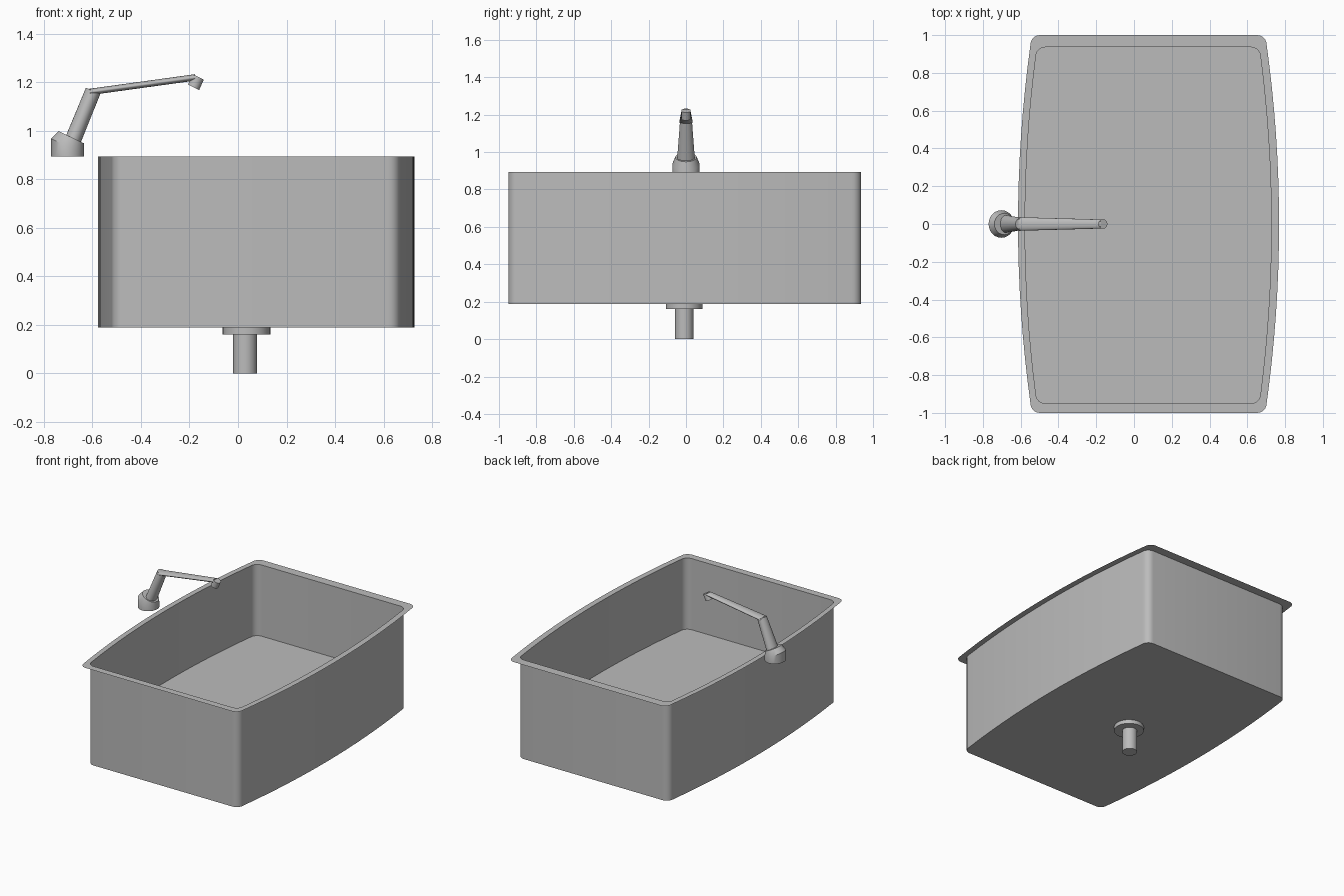
import bpy, bmesh, math
from mathutils import Vector

if "Cube" in bpy.data.objects:
    bpy.data.objects.remove(bpy.data.objects["Cube"])

steel = bpy.data.materials.new("steel grey")
steel.diffuse_color = (0.5, 0.5, 0.5, 1)
steel.use_nodes = True
steel.node_tree.nodes["Principled BSDF"].inputs["Base Color"].default_value = steel.diffuse_color


def finish(name, bm, angle=35, recalc=True):
    if recalc:
        bmesh.ops.recalc_face_normals(bm, faces=bm.faces[:])
    me = bpy.data.meshes.new(name)
    bm.to_mesh(me)
    bm.free()
    me.materials.append(steel)
    ob = bpy.data.objects.new(name, me)
    bpy.context.collection.objects.link(ob)
    bpy.ops.object.select_all(action='DESELECT')
    ob.select_set(True)
    bpy.context.view_layer.objects.active = ob
    bpy.ops.object.shade_smooth_by_angle(angle=math.radians(angle))
    return ob


def outline(cx, cy, w_end, w_mid, h, r, side=16, arc=6):
    """Counter-clockwise rounded rectangle with bulging long sides."""
    def width(y):
        return w_end + (w_mid - w_end) * (1 - (y / h) ** 2)
    half = []
    for i in range(side + 1):
        y = (h - r) * (2 * i / side - 1)
        half.append((width(y), y))
    x0 = width(h - r) - r
    for i in range(1, arc + 1):
        a = math.pi / 2 * i / arc
        half.append((x0 + r * math.cos(a), h - r + r * math.sin(a)))
    # the other half is the same run turned by 180 degrees, plus its corner
    corner = [(x, -y) for x, y in reversed(half[side + 1:])]
    run = corner + half
    pts = run + [(-x, -y) for x, y in run]
    return [(cx + x, cy + y) for x, y in pts]


def ring(bm, pts, z):
    return [bm.verts.new((x, y, z)) for x, y in pts]


def bridge(bm, a, b):
    n = len(a)
    for i in range(n):
        bm.faces.new((a[i], a[(i + 1) % n], b[(i + 1) % n], b[i]))


def loft(name, rings, n=24):
    """Rings are (centre, u axis, v axis); capped at both ends."""
    bm = bmesh.new()
    loops = []
    for c, u, v in rings:
        c, u, v = Vector(c), Vector(u), Vector(v)
        loops.append([bm.verts.new(c + u * math.cos(t) + v * math.sin(t))
                      for t in (2 * math.pi * i / n for i in range(n))])
    for a, b in zip(loops, loops[1:]):
        bridge(bm, a, b)
    bm.faces.new(loops[0])
    bm.faces.new(loops[-1])
    return finish(name, bm)


TOP, BOTTOM, FLOOR = 0.893, 0.188, 0.387
wall = outline(0.075, -0.007, 0.588, 0.652, 0.943, 0.05)
lip = outline(0.077, 0, 0.618, 0.691, 1.0, 0.05)

# basin: outer walls with closed underside
bm = bmesh.new()
low, high = ring(bm, wall, BOTTOM), ring(bm, wall, TOP)
bridge(bm, low, high)
bm.faces.new(list(reversed(low)))
finish("basin", bm, recalc=False)

# raised floor inside the basin
bm = bmesh.new()
bm.faces.new(ring(bm, wall, FLOOR))
finish("basin_floor", bm, recalc=False)

# flat rim round the opening
bm = bmesh.new()
bridge(bm, ring(bm, lip, TOP), ring(bm, wall, TOP))
finish("rim", bm, recalc=False)


# drain flange and pipe
def cylinder(name, x, y, r, z0, z1):
    loft(name, [((x, y, z), (r, 0, 0), (0, r, 0)) for z in (z0, z1)], 32)


cylinder("drain_flange", 0.035, -0.01, 0.098, 0.16, BOTTOM)
cylinder("drain_pipe", 0.029, -0.01, 0.049, 0.0, 0.16)

# tap base: upright cylinder cut at a slant, with a tilted collar
loft("tap_base", [
    ((-0.702, 0, TOP), (0.068, 0, 0), (0, 0.073, 0)),
    ((-0.702, 0, 0.935), (0.068, 0, -0.032), (0, 0.073, 0)),
    ((-0.687, 0, 0.973), (0.052, 0, -0.025), (0, 0.057, 0)),
])

# tap stem: leaning, narrowing towards the top
loft("tap_stem", [
    ((-0.683, 0, 0.955), (0.031, 0, -0.013), (0, 0.048, 0)),
    ((-0.597, 0, 1.165), (0.030, 0, -0.012), (0, 0.032, 0)),
])

# tap spout: long flattened arm
loft("tap_spout", [
    ((-0.610, 0, 1.160), (-0.002, 0, 0.013), (0, 0.036, 0)),
    ((-0.175, 0, 1.220), (-0.002, 0, 0.013), (0, 0.024, 0)),
])

# tap nozzle at the end of the spout
loft("tap_nozzle", [
    ((-0.164, 0, 1.222), (0.023, 0, -0.011), (0, 0.025, 0)),
    ((-0.183, 0, 1.179), (0.023, 0, -0.011), (0, 0.025, 0)),
])
